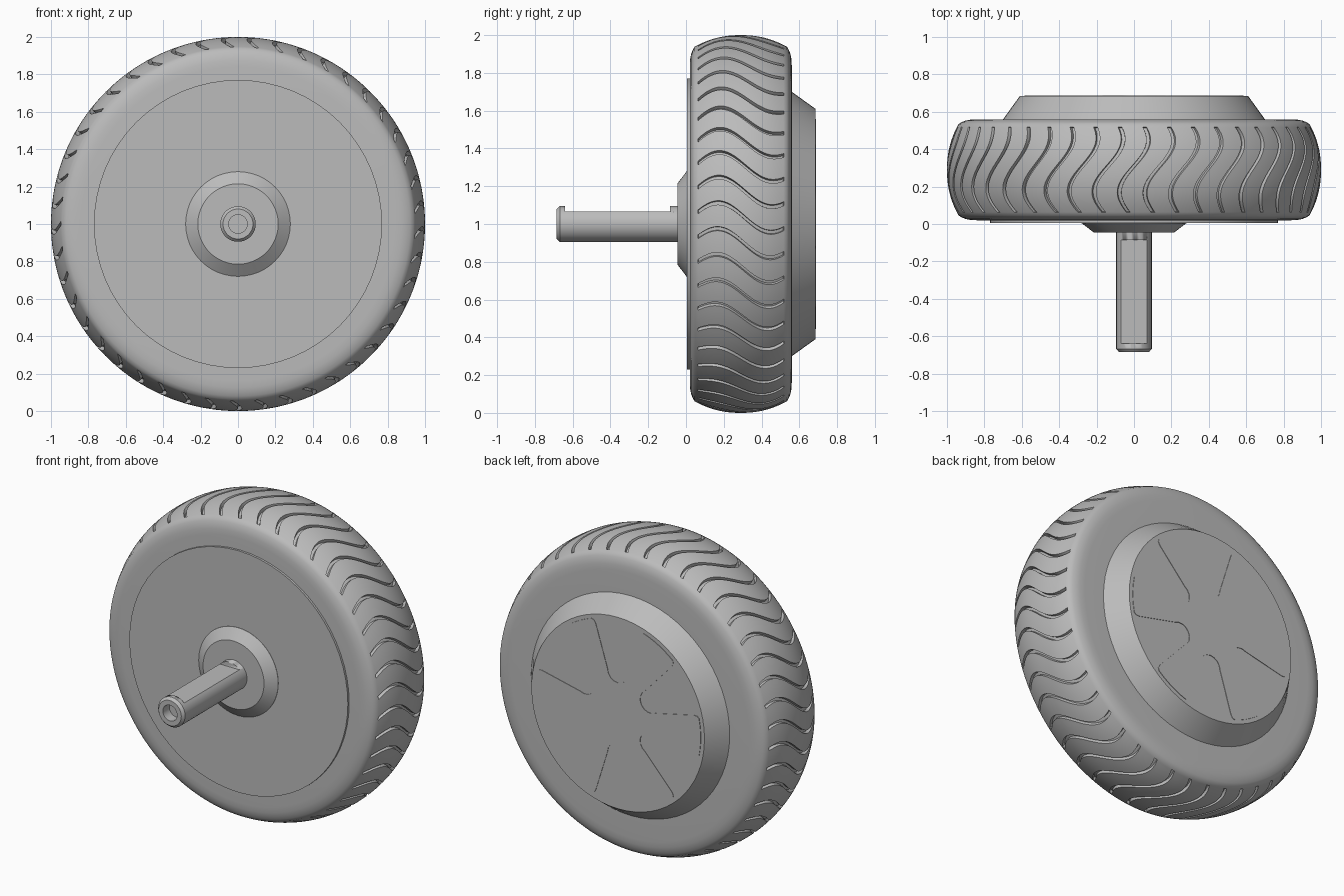
import bpy, bmesh, math
from math import sin, cos, pi, radians
from mathutils import Matrix, Vector

if "Cube" in bpy.data.objects:
    bpy.data.objects.remove(bpy.data.objects["Cube"], do_unlink=True)

grey = bpy.data.materials.new("plain_grey")
grey.use_nodes = True
grey.diffuse_color = (0.5, 0.5, 0.5, 1)
grey.node_tree.nodes["Principled BSDF"].inputs["Base Color"].default_value = (0.5, 0.5, 0.5, 1)

AXIS_Z = 1.0


def point(r, y, a):
    return Vector((r * cos(a), y, AXIS_Z + r * sin(a)))


def finish(bm, name, angle=30):
    bmesh.ops.remove_doubles(bm, verts=bm.verts, dist=1e-5)
    bmesh.ops.recalc_face_normals(bm, faces=bm.faces)
    mesh = bpy.data.meshes.new(name)
    bm.to_mesh(mesh)
    bm.free()
    ob = bpy.data.objects.new(name, mesh)
    bpy.context.collection.objects.link(ob)
    mesh.materials.append(grey)
    bpy.ops.object.select_all(action="DESELECT")
    ob.select_set(True)
    bpy.context.view_layer.objects.active = ob
    bpy.ops.object.shade_smooth_by_angle(angle=radians(angle))
    return ob


def skin(bm, rows):
    """Join closed rings of points with quads."""
    rings = [[bm.verts.new(p) for p in row] for row in rows]
    for a, b in zip(rings, rings[1:]):
        for i in range(len(a)):
            j = (i + 1) % len(a)
            bm.faces.new((a[i], a[j], b[j], b[i]))
    return rings


def lathe(name, profile, sides=64):
    """Turn a (radius, y) profile about the wheel axis, capping its ends."""
    bm = bmesh.new()
    rings = skin(bm, [[point(r, y, 2 * pi * i / sides) for i in range(sides)]
                      for r, y in profile])
    bm.faces.new(rings[0])
    bm.faces.new(rings[-1])
    return finish(bm, name)


# Tyre: turned profile whose columns follow the wavy tread grooves
MID, HALF, GROOVES, DEPTH = 0.29, 0.245, 45, 0.022
PITCH, W = 2 * pi / GROOVES, 0.011


def crown(y):
    return 1 - 0.062 * abs((y - MID) / HALF) ** 2.2


def wave(y):
    y = min(max(y, MID - HALF), MID + HALF)
    return -0.08 * sin(2 * pi * (y - MID - 0.02) / 0.57)


side = [(0.6, 0), (0.84, 0), (0.875, 0.002), (0.9, 0.007), (0.92, 0.015)]
front = [(r, 0.02 + d, False) for r, d in side]
back = [(r, 0.56 - d, False) for r, d in reversed(side)]
tread = []
STEPS = 28
for i in range(STEPS + 1):
    y = MID + HALF * (2 * i / STEPS - 1)
    if i in (1, STEPS - 1):    # steep groove ends
        tread.append((crown(y), y, False))
        y += 0.003 if i == 1 else -0.003
        tread.append((crown(y), y, True))
        if i > 1:
            tread[-2:] = reversed(tread[-2:])
    else:
        tread.append((crown(y), y, 1 < i < STEPS - 1))
columns = [(-W, 0), (-W * 0.8, 1), (W * 0.8, 1), (W, 0)]
columns += [(W + (PITCH - 2 * W) * k / 4, 0) for k in (1, 2, 3)]

rows = []
for r, y, cut in front + tread + back:
    rows.append([point(r - DEPTH * deep * cut, y, g * PITCH + off + wave(y) + pi / 2)
                 for g in range(GROOVES) for off, deep in columns])
bm = bmesh.new()
skin(bm, rows)
finish(bm, "tyre", 35)

# Front cover and its bevelled boss
lathe("front_cover", [(0.77, 0.03), (0.77, 0.006)])
lathe("front_boss", [(0.28, 0.01), (0.28, 0.004), (0.215, -0.045)], 48)

# Rear hub cover
lathe("rear_hub", [(0.7, 0.54), (0.7, 0.56), (0.61, 0.685)])

# Thin six-armed star on the rear hub, with rounded notches between arms
bm = bmesh.new()
outline = []
for k in range(6):
    a = radians(30 + 60 * k)
    notch = [(0.555, -0.185), (0.55, -0.168), (0.53, -0.155)]
    notch += [(0.265 - 0.072 * cos(t * pi / 8), 0.072 * sin(t * pi / 8))
              for t in range(-4, 5)]
    notch += [(u, -v) for u, v in reversed(notch[:3])]
    for u, v in notch:
        outline.append(point(math.hypot(u, v), 0.683, a + math.atan2(v, u)))
    start = math.atan2(0.185, 0.555)
    for t in range(1, 6):
        outline.append(point(0.585, 0.683, a + start + (pi / 3 - 2 * start) * t / 6))
face = bm.faces.new([bm.verts.new(p) for p in outline])
top = bmesh.ops.extrude_face_region(bm, geom=[face])["geom"]
bmesh.ops.translate(bm, verts=[e for e in top if isinstance(e, bmesh.types.BMVert)],
                    vec=(0, 0.005, 0))
finish(bm, "rear_star")

# Axle with chamfered end and centre hole
axle = lathe("axle", [(0.095, 0.0), (0.095, -0.668), (0.08, -0.685),
                      (0.05, -0.685), (0.05, -0.62)], 40)

# Key flat cut along the top of the axle
bm = bmesh.new()
bmesh.ops.create_cube(bm, size=1, matrix=Matrix.Translation((0, -0.3625, AXIS_Z + 0.115))
                      @ Matrix.Diagonal((0.3, 0.555, 0.1, 1)))
cutter = finish(bm, "flat_cutter")
cutter.hide_render = True
cut = axle.modifiers.new("key_flat", "BOOLEAN")
cut.operation = "DIFFERENCE"
cut.solver = "EXACT"
cut.object = cutter
bpy.context.view_layer.objects.active = axle
bpy.ops.object.modifier_apply(modifier=cut.name)
bpy.data.objects.remove(cutter, do_unlink=True)
